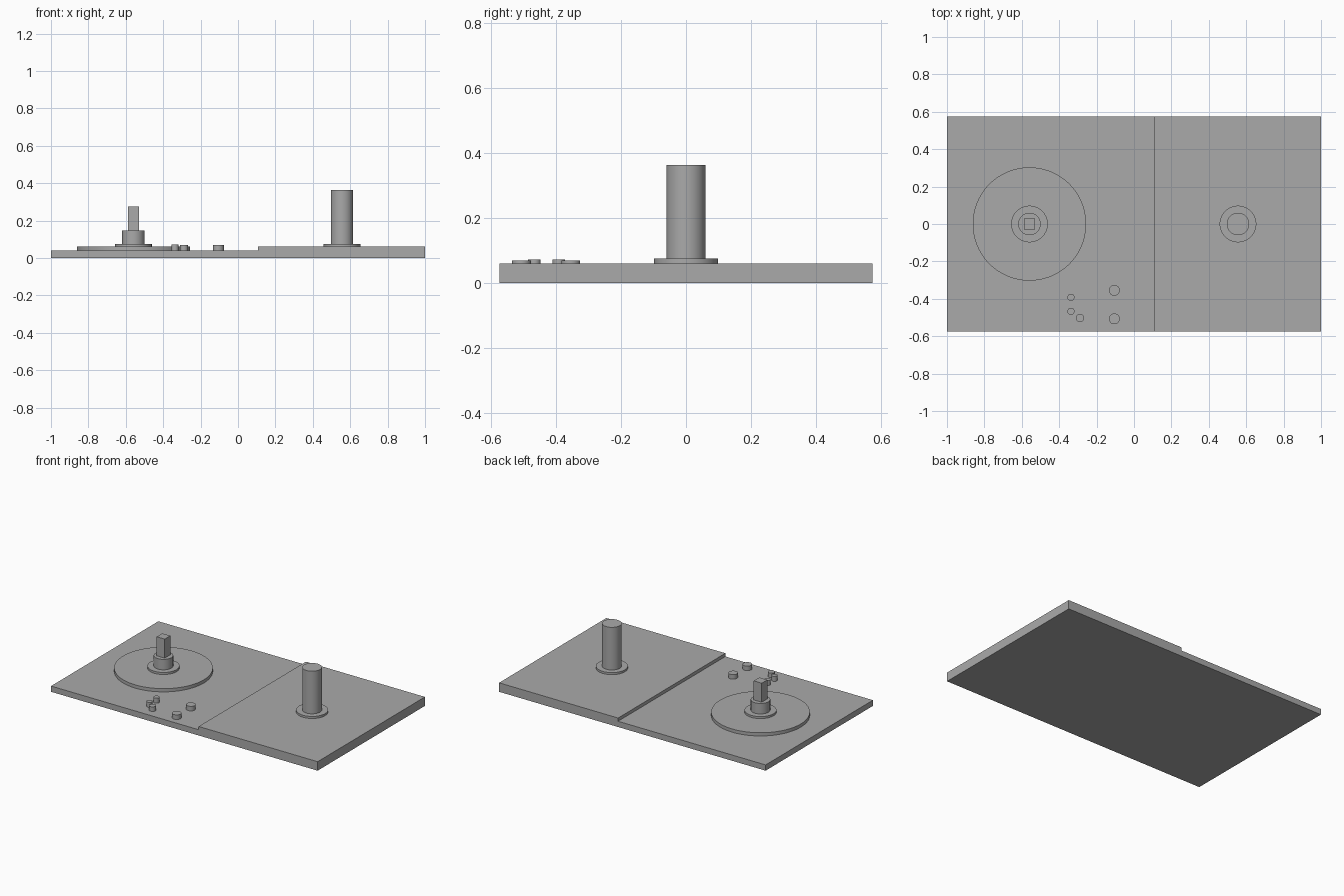
import bpy, bmesh, math

cube = bpy.data.objects.get("Cube")
if cube:
    bpy.data.objects.remove(cube, do_unlink=True)

grey = bpy.data.materials.new("plain_grey")
grey.use_nodes = True
colour = (0.4, 0.4, 0.4, 1)
grey.diffuse_color = colour
grey.node_tree.nodes["Principled BSDF"].inputs["Base Color"].default_value = colour


def extrude(name, outline, direction):
    """Solid made by pushing a flat outline along a direction."""
    bm = bmesh.new()
    face = bm.faces.new([bm.verts.new(p) for p in outline])
    out = bmesh.ops.extrude_face_region(bm, geom=[face], use_keep_orig=True)
    moved = [v for v in out["geom"] if isinstance(v, bmesh.types.BMVert)]
    bmesh.ops.translate(bm, verts=moved, vec=direction)
    bmesh.ops.recalc_face_normals(bm, faces=bm.faces)
    mesh = bpy.data.meshes.new(name)
    bm.to_mesh(mesh)
    bm.free()
    mesh.materials.append(grey)
    obj = bpy.data.objects.new(name, mesh)
    bpy.context.collection.objects.link(obj)
    return obj


def cylinder(name, x, y, radius, bottom, top, sides=64):
    bpy.ops.mesh.primitive_cylinder_add(
        vertices=sides, radius=radius, depth=top - bottom,
        location=(x, y, (bottom + top) / 2))
    obj = bpy.context.object
    obj.name = name
    obj.data.materials.append(grey)
    bpy.ops.object.shade_smooth_by_angle(angle=math.radians(35))
    return obj


LOW, HIGH, STEP, DEPTH = 0.039, 0.061, 0.107, 0.575
FLANGE_TOP = 0.075
LEFT_X, RIGHT_X = 0.556, -0.559

# Stepped base plate
profile = [(-1, 0), (1, 0), (1, HIGH), (STEP, HIGH), (STEP, LOW), (-1, LOW)]
extrude("base_plate", [(x, -DEPTH, z) for x, z in profile], (0, 2 * DEPTH, 0))

# Tall post on the raised half
cylinder("post_flange", LEFT_X, 0, 0.098, HIGH, FLANGE_TOP)
cylinder("post", LEFT_X, 0, 0.06, FLANGE_TOP, 0.364)

# Round platform with hub and square shaft on the low half
cylinder("platform_disc", RIGHT_X, 0, 0.303, LOW, HIGH, 96)
cylinder("hub_flange", RIGHT_X, 0, 0.098, HIGH, FLANGE_TOP)
cylinder("hub", RIGHT_X, 0, 0.06, FLANGE_TOP, 0.146)
square = [(-1, -1), (1, -1), (1, 1), (-1, 1)]
extrude("square_shaft", [(RIGHT_X + 0.03 * i, 0.03 * j, 0.146) for i, j in square],
        (0, 0, 0.129))

# Small pegs near the front edge
for name, x, y, radius, top in (
        ("small_peg_back", -0.337, -0.392, 0.019, 0.073),
        ("small_peg_front", -0.337, -0.467, 0.019, 0.073),
        ("medium_peg", -0.289, -0.502, 0.022, 0.07),
        ("large_peg_back", -0.105, -0.355, 0.029, 0.07),
        ("large_peg_front", -0.105, -0.507, 0.029, 0.07)):
    cylinder(name, x, y, radius, LOW, top, 32)
